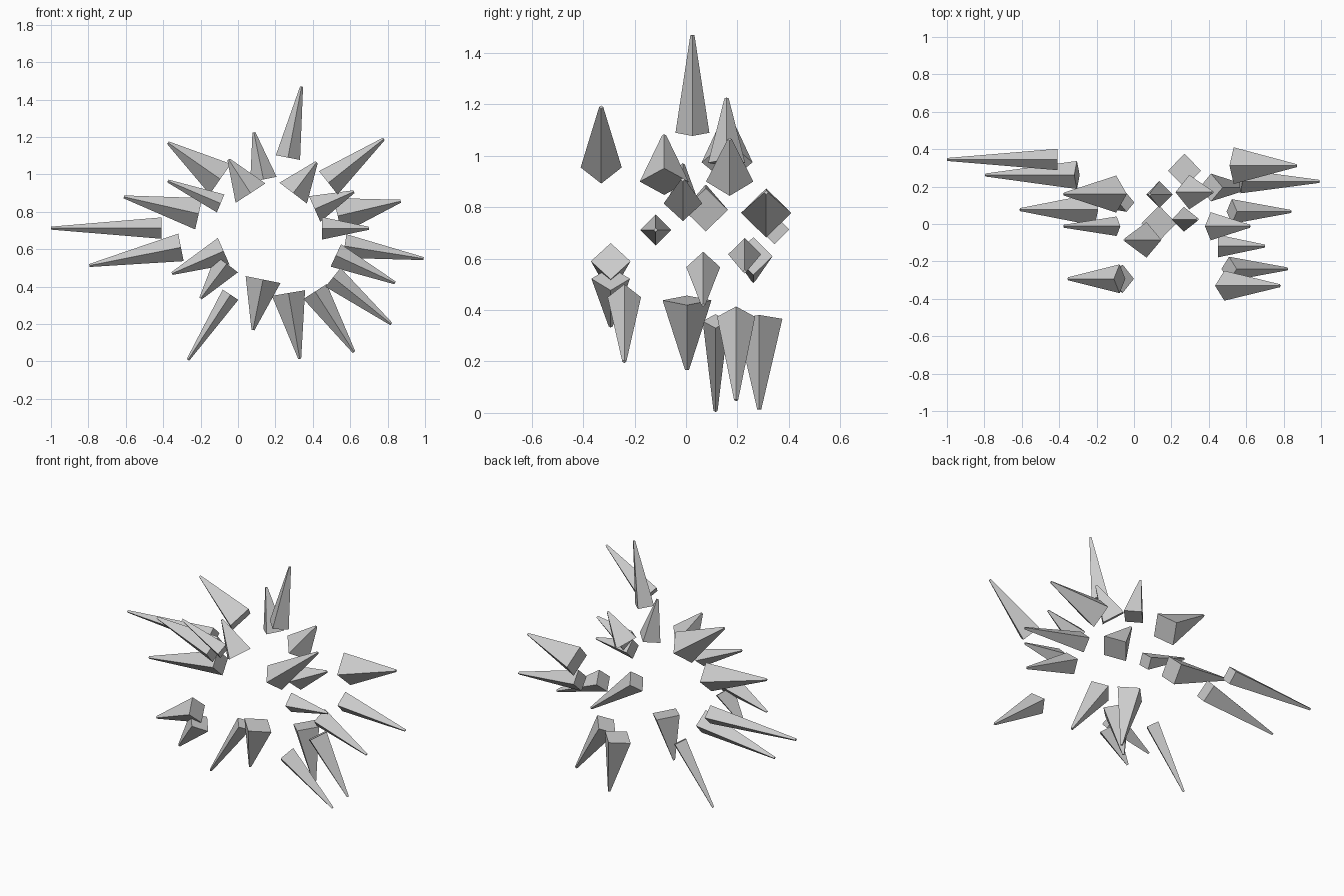
import bpy, bmesh
from mathutils import Matrix, Vector

TIP_RADIUS = 0.008

# Ring of spikes, clockwise from the top:
# base x, base z, tip x, tip z, depth y, base half diagonal
SPIKES = [
    (0.267, 1.09, 0.34, 1.47, 0.025, 0.066),
    (0.483, 0.955, 0.78, 1.19, -0.33, 0.08),
    (0.295, 0.90, 0.42, 1.065, 0.17, 0.092),
    (0.41, 0.815, 0.62, 0.908, -0.012, 0.075),
    (0.533, 0.778, 0.87, 0.857, 0.312, 0.098),
    (0.45, 0.712, 0.70, 0.712, -0.118, 0.06),
    (0.57, 0.617, 0.992, 0.55, 0.228, 0.064),
    (0.523, 0.567, 0.84, 0.42, 0.067, 0.066),
    (0.508, 0.45, 0.82, 0.20, -0.24, 0.065),
    (0.412, 0.374, 0.62, 0.05, 0.195, 0.074),
    (0.27, 0.366, 0.33, 0.014, 0.285, 0.09),
    (0.134, 0.438, 0.08, 0.168, 0.004, 0.095),
    (-0.04, 0.357, -0.268, 0.008, 0.115, 0.05),
    (-0.06, 0.522, -0.20, 0.337, -0.293, 0.075),
    (-0.077, 0.59, -0.353, 0.47, -0.293, 0.077),
    (-0.305, 0.61, -0.795, 0.513, 0.262, 0.075),
    (-0.41, 0.713, -1.0, 0.713, 0.345, 0.057),
    (-0.21, 0.79, -0.61, 0.88, 0.077, 0.086),
    (-0.093, 0.845, -0.375, 0.965, -0.012, 0.052),
    (-0.095, 0.975, -0.375, 1.17, 0.16, 0.099),
    (0.067, 0.90, -0.05, 1.08, -0.085, 0.095),
    (0.136, 0.973, 0.085, 1.225, 0.158, 0.072),
]


def spike(name, bx, bz, tx, tz, y, radius):
    """Blunt four-sided spike pointing outward, with corners facing +y and -y."""
    base, tip = Vector((bx, y, bz)), Vector((tx, y, tz))
    axis = (tip - base).normalized()
    depth = Vector((0, 1, 0))
    side = depth.cross(axis)
    place = Matrix((side, depth, axis)).transposed().to_4x4()
    place.translation = (base + tip) / 2

    bm = bmesh.new()
    bmesh.ops.create_cone(bm, cap_ends=True, segments=4, radius1=radius,
                          radius2=TIP_RADIUS, depth=(tip - base).length)
    mesh = bpy.data.meshes.new(name)
    bm.to_mesh(mesh)
    bm.free()
    obj = bpy.data.objects.new(name, mesh)
    obj.matrix_world = place
    bpy.context.collection.objects.link(obj)


for i, values in enumerate(SPIKES, 1):
    spike(f"spike_{i:02d}", *values)
